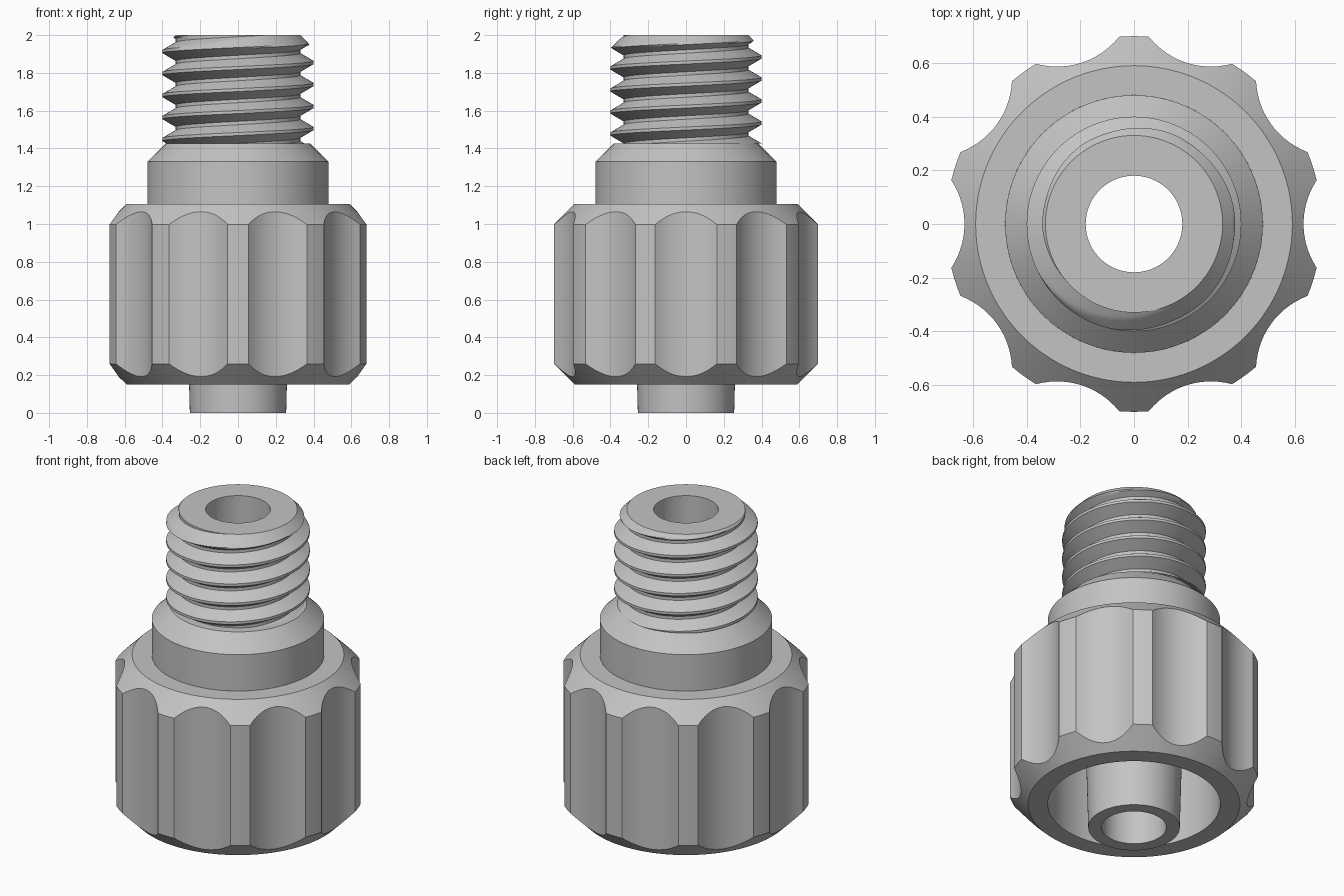
import bpy
import bmesh
from math import pi, tau, sin, cos, sqrt, radians, floor

if "Cube" in bpy.data.objects:
    bpy.data.objects.remove(bpy.data.objects["Cube"], do_unlink=True)

grey = bpy.data.materials.new("plain_grey")
grey.use_nodes = True
GREY = (0.55, 0.55, 0.55, 1)
grey.diffuse_color = GREY
grey.node_tree.nodes["Principled BSDF"].inputs["Base Color"].default_value = GREY


def sweep(name, angles, profile):
    """Loft profile(angle) -> [(radius, z), ...] around the z axis."""
    bm = bmesh.new()
    cols = [[bm.verts.new((r * cos(a), r * sin(a), z)) for r, z in profile(a)]
            for a in angles]
    for c, d in zip(cols, cols[1:]):
        for j in range(len(c) - 1):
            bm.faces.new((c[j], d[j], d[j + 1], c[j + 1]))
    bmesh.ops.remove_doubles(bm, verts=bm.verts, dist=1e-5)
    mesh = bpy.data.meshes.new(name)
    bm.to_mesh(mesh)
    bm.free()
    mesh.materials.append(grey)
    obj = bpy.data.objects.new(name, mesh)
    bpy.context.collection.objects.link(obj)
    bpy.ops.object.select_all(action='DESELECT')
    bpy.context.view_layer.objects.active = obj
    obj.select_set(True)
    bpy.ops.object.shade_smooth_by_angle(angle=radians(30))
    return obj


circle = [tau * i / 96 for i in range(97)]

# Fluted grip nut: ten scallops cut into a chamfered cylinder, hollow below
R_NUT, R_RIM = 0.70, 0.59
Z_LOW, Z_HIGH, CHAMFER = 0.15, 1.107, 0.11
STEP, HALF_FLUTE = tau / 10, radians(13.5)
FLUTE_R, FLUTE_C = 0.296, 0.928


def nut_radius(a):
    off = (a + STEP / 2) % STEP - STEP / 2
    if abs(off) >= HALF_FLUTE:
        return R_NUT
    cut = FLUTE_C * cos(off) - sqrt(FLUTE_R ** 2 - (FLUTE_C * sin(off)) ** 2)
    return min(R_NUT, cut)


def nut_profile(a):
    r = nut_radius(a)
    rise = CHAMFER * (r - R_RIM) / (R_NUT - R_RIM)
    return [(0.28, 0.95), (0.48, 0.95), (0.48, Z_LOW), (R_RIM, Z_LOW),
            (r, Z_LOW + rise), (r, Z_HIGH - rise), (R_RIM, Z_HIGH), (0.48, Z_HIGH)]


nut_angles = []
for k in range(10):
    nut_angles += [k * STEP - HALF_FLUTE + 2 * HALF_FLUTE * i / 16 for i in range(16)]
    nut_angles += [k * STEP + HALF_FLUTE + (STEP - 2 * HALF_FLUTE) * i / 4 for i in range(4)]
nut_angles.append(nut_angles[0] + tau)
sweep("grip_nut", nut_angles, nut_profile)

# Collar with a sloped shoulder
Z_THREAD, ROOT, CREST = 1.425, 0.33, 0.40
sweep("collar", circle, lambda a: [(0.48, Z_HIGH), (0.48, 1.33),
                                   (0.383, Z_THREAD), (ROOT, Z_THREAD)])

# Top ring, through bore and tapered nozzle
sweep("bore_and_nozzle", circle, lambda a: [(ROOT, 2), (0.18, 2), (0.18, 0),
                                            (0.255, 0), (0.28, 0.95)])

# Helical thread, trimmed flat at the shoulder and by a cone at the top
PITCH, CREST_Z, CREST_HALF, ROOT_HALF = 0.1165, 1.855, 0.008, 0.009
FLANK = PITCH / 2 - CREST_HALF - ROOT_HALF


def thread_radius(z, a):
    d = (z - CREST_Z - PITCH * a / tau) / PITCH
    d = abs(d - floor(d + 0.5)) * PITCH
    t = min(1, max(0, (d - CREST_HALF) / FLANK))
    return min(CREST + (ROOT - CREST) * t, ROOT + 2 - z)


def thread_profile(a):
    side = [CREST_HALF + FLANK * i / 6 for i in range(7)]
    offsets = [-s for s in reversed(side)] + side
    points = []
    for turn in range(-6, 4):
        for o in offsets:
            z = CREST_Z + PITCH * (turn + a / tau) + o
            z = min(2, max(Z_THREAD, z))
            points.append((thread_radius(z, a), z))
    return points


sweep("screw_thread", circle, thread_profile)
